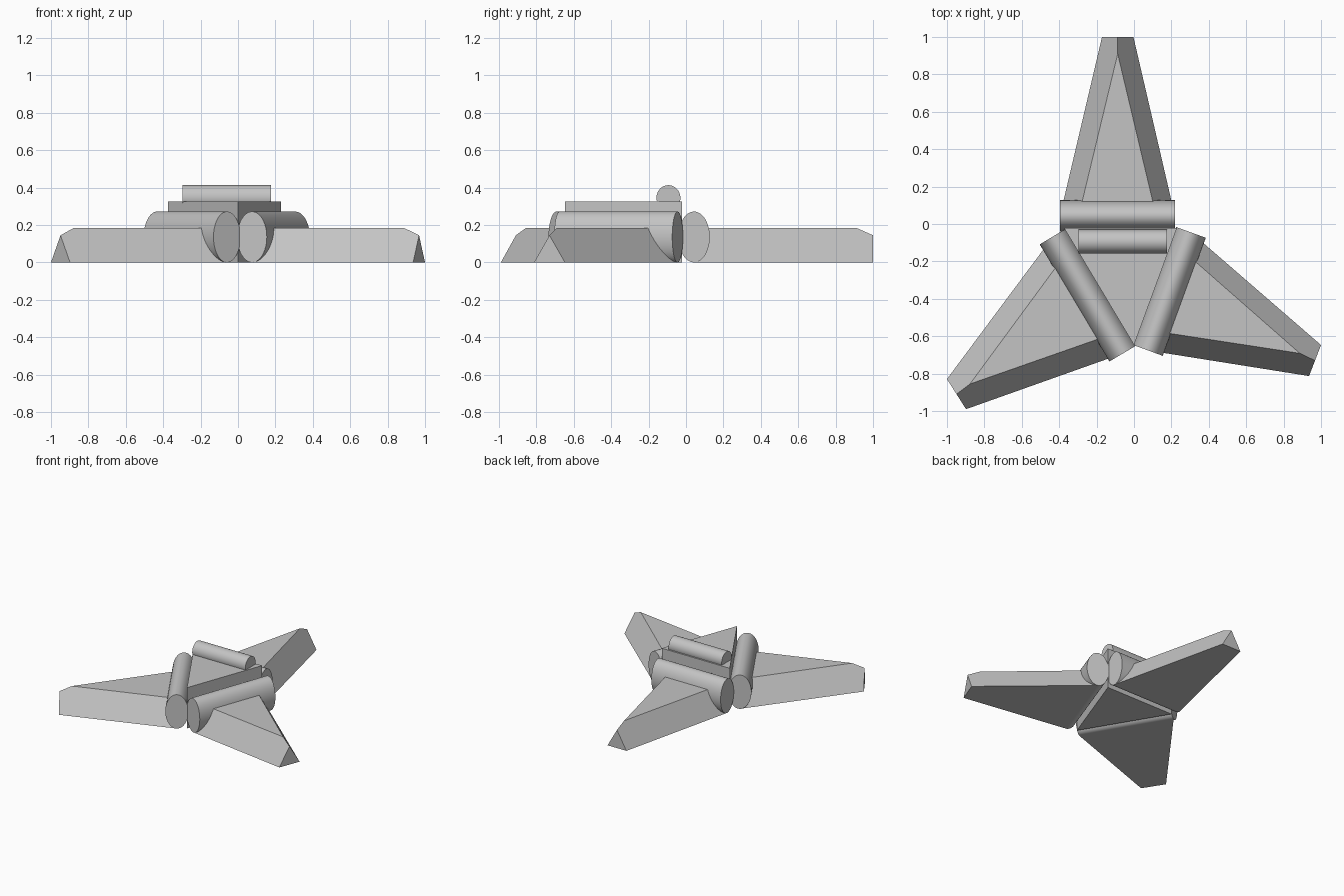
import bpy
import math
from mathutils import Vector

cube = bpy.data.objects.get("Cube")
if cube:
    bpy.data.objects.remove(cube)

grey = bpy.data.materials.new("light_grey")
grey.use_nodes = True
colour = (0.55, 0.55, 0.55, 1)
grey.diffuse_color = colour
for node in grey.node_tree.nodes:
    if node.type == "BSDF_PRINCIPLED":
        node.inputs["Base Color"].default_value = colour

ARM_TOP, BODY_TOP, ROLL_RADIUS = 0.185, 0.327, 0.136


def add_mesh(name, verts, faces):
    mesh = bpy.data.meshes.new(name)
    mesh.from_pydata(verts, [], faces)
    mesh.materials.append(grey)
    obj = bpy.data.objects.new(name, mesh)
    bpy.context.collection.objects.link(obj)
    return obj


def add_roll(name, start, end, half_width, centre_z, half_height):
    """Elliptical cylinder lying between two ground points."""
    axis = end - start
    mid = (start + end) / 2
    bpy.ops.mesh.primitive_cylinder_add(vertices=48, radius=1, depth=2)
    obj = bpy.context.object
    obj.name = name
    obj.data.materials.append(grey)
    # Lay the cylinder along x, then flatten it to its oval section
    for v in obj.data.vertices:
        x, y, z = v.co
        v.co = (z * axis.length / 2, y * half_width, -x * half_height)
    obj.location = (mid.x, mid.y, centre_z)
    obj.rotation_euler.z = math.atan2(axis.y, axis.x)
    bpy.ops.object.shade_smooth_by_angle(angle=math.radians(40))


def add_arm(name, base_a, base_b, tip_a, tip_b):
    """Tapered wedge with a flat top triangle and a ridge sloping to the tip."""
    tip = (tip_a + tip_b) / 2
    inward = ((base_a + base_b) / 2 - tip).normalized()
    ground = [base_a, base_b, tip_b, tip_a]
    verts = [(p.x, p.y, 0) for p in ground]
    for p, z in ((base_a.lerp(base_b, 0.163), ARM_TOP),
                 (base_b.lerp(base_a, 0.163), ARM_TOP),
                 (tip + inward * 0.09, ARM_TOP), (tip, 0.145)):
        verts.append((p.x, p.y, z))
    add_mesh(name, verts, [
        (0, 1, 2, 3), (4, 6, 5), (1, 0, 4, 5), (3, 2, 7),
        (0, 3, 7, 6, 4), (2, 1, 5, 6, 7)])


# Triangular central body
corners = [(-0.374, -0.021), (0, -0.647), (0.23, -0.021)]
body = [(x, y, z) for z in (0, BODY_TOP) for x, y in corners]
add_mesh("central_body", body, [
    (2, 1, 0), (3, 4, 5), (0, 1, 4, 3), (1, 2, 5, 4), (2, 0, 3, 5)])

# Each arm: base corners on the roll axis, then the tip corners
arms = {
    "back": ((0.219, 0.043), (-0.396, 0.043), (-0.003, 1), (-0.171, 1)),
    "right": ((-0.432, -0.066), (-0.059, -0.692), (-1, -0.829), (-0.898, -0.99)),
    "left": ((0.075, -0.676), (0.305, -0.045), (0.936, -0.813), (1, -0.647)),
}
for side, points in arms.items():
    base_a, base_b, tip_a, tip_b = (Vector(p) for p in points)
    add_arm(side + "_arm", base_a, base_b, tip_a, tip_b)
    add_roll(side + "_roll", base_a, base_b, 0.084, ROLL_RADIUS, ROLL_RADIUS)

# Small bar on top of the body
add_roll("top_bar", Vector((-0.296, -0.094)), Vector((0.176, -0.094)),
         0.064, 0.345, 0.068)
